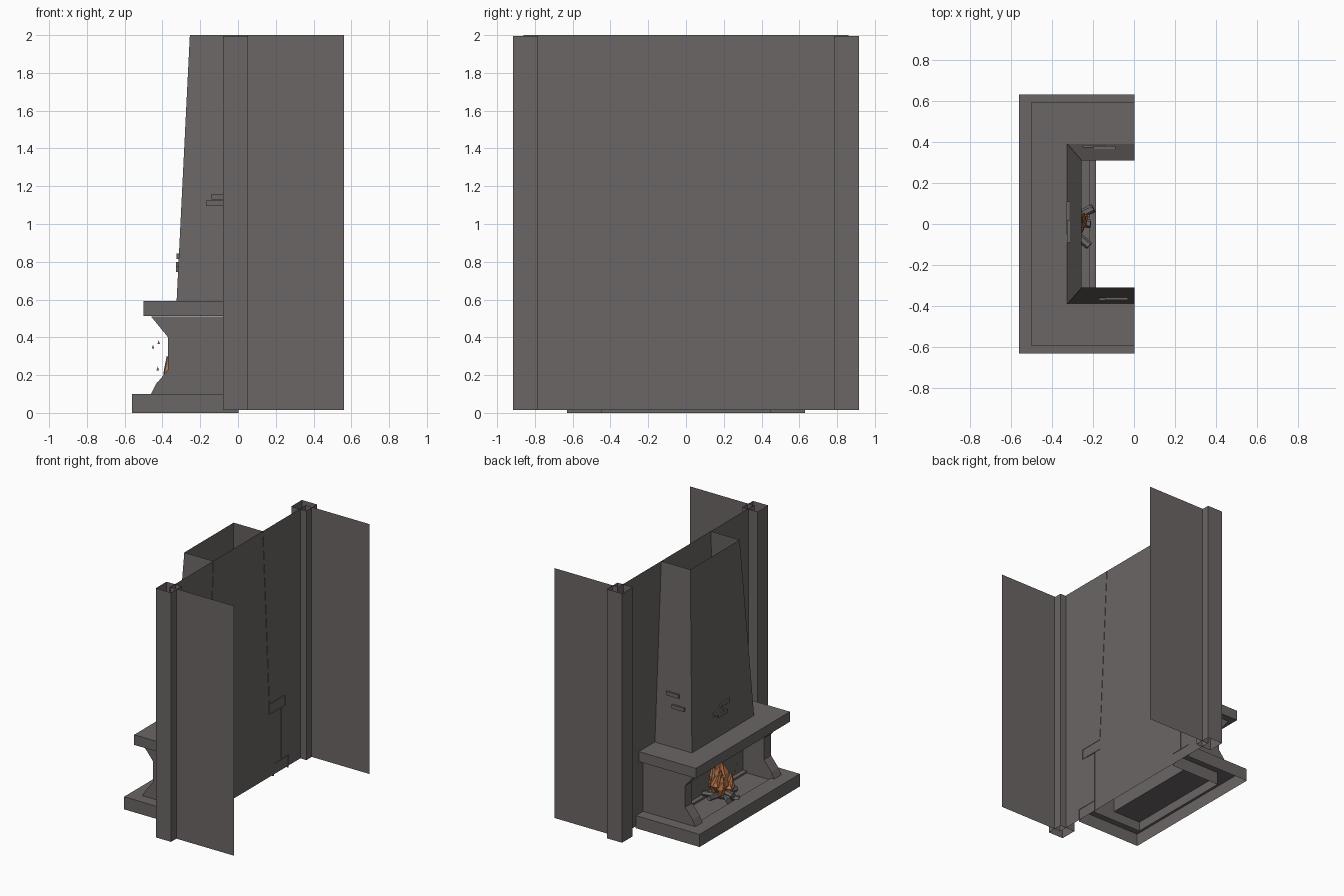
import bpy, bmesh, math, random
from mathutils import Vector, Matrix

if "Cube" in bpy.data.objects:
    bpy.data.objects.remove(bpy.data.objects["Cube"])

random.seed(4)


def material(name, rgb):
    m = bpy.data.materials.new(name)
    m.diffuse_color = (*rgb, 1)
    m.use_nodes = True
    m.node_tree.nodes["Principled BSDF"].inputs["Base Color"].default_value = m.diffuse_color
    return m


STONE = material("warm_grey_stone", (0.15, 0.132, 0.132))
FLAME = material("flame_orange", (0.45, 0.17, 0.065))
BACK = 0.003  # the fireplace pokes just through the wall


def finish(name, bm, mat):
    me = bpy.data.meshes.new(name)
    bm.to_mesh(me)
    bm.free()
    me.materials.append(mat)
    ob = bpy.data.objects.new(name, me)
    bpy.context.collection.objects.link(ob)
    return ob


def prism(name, outline, a, b, axis="z", open_test=None, mat=STONE):
    """Extrude an outline from a to b along z (xy outline) or y (xz outline)."""
    bm = bmesh.new()
    put = (lambda p, h: (p[0], p[1], h)) if axis == "z" else (lambda p, h: (p[0], h, p[1]))
    lo = [bm.verts.new(put(p, a)) for p in outline]
    hi = [bm.verts.new(put(p, b)) for p in outline]
    bm.faces.new(lo)
    bm.faces.new(hi)
    for i in range(len(lo)):
        j = (i + 1) % len(lo)
        bm.faces.new((lo[i], lo[j], hi[j], hi[i]))
    bmesh.ops.recalc_face_normals(bm, faces=bm.faces)
    bm.normal_update()
    if open_test:
        bmesh.ops.delete(bm, geom=[f for f in bm.faces if open_test(f)], context="FACES")
    return finish(name, bm, mat)


def box(name, x, y, z, mat=STONE):
    return prism(name, [(x[0], y[0]), (x[1], y[0]), (x[1], y[1]), (x[0], y[1])], z[0], z[1], mat=mat)


def sheet(name, corners):
    bm = bmesh.new()
    bm.faces.new([bm.verts.new(c) for c in corners])
    return finish(name, bm, STONE)


def u_shape(front, half, inner_front, inner_half):
    return [(BACK, -half), (front, -half), (front, half), (BACK, half),
            (BACK, inner_half), (inner_front, inner_half),
            (inner_front, -inner_half), (BACK, -inner_half)]


def at_back(f):
    return all(v.co.x > BACK - 1e-4 for v in f.verts)


# Room walls and hollow corner columns
sheet("back_wall", [(0, -0.86, 0.015), (0, 0.86, 0.015), (0, 0.86, 2), (0, -0.86, 2)])
for s, side in ((-1, "left"), (1, "right")):
    y = 0.85 * s
    sheet(side + "_wall", [(0, y, 0.015), (0.56, y, 0.015), (0.56, y, 2), (0, y, 2)])
    prism(side + "_column",
          [(-0.08, y - 0.067), (0.053, y - 0.067), (0.053, y + 0.067), (-0.08, y + 0.067)],
          0.015, 1.995, open_test=lambda f: abs(f.normal.z) > 0.9)

# Hearth base, open underneath, with a sunken fire tray
prism("hearth_base", u_shape(-0.56, 0.63, -0.43, 0.45), 0, 0.1,
      open_test=lambda f: at_back(f) or f.normal.z < -0.9)
box("fire_tray", (-0.43, -0.185), (-0.45, 0.45), (0.075, 0.085))
box("tray_ledge", (-0.22, -0.185), (-0.45, 0.45), (0.085, 0.1))

# Waisted jambs and firebox back
JAMB = [(BACK, 0.1), (-0.46, 0.1), (-0.435, 0.15), (-0.37, 0.23), (-0.37, 0.40),
        (-0.46, 0.51), (BACK, 0.51)]
for s, side in ((-1, "left"), (1, "right")):
    prism(side + "_jamb", JAMB, 0.45 * s, 0.54 * s, axis="y", open_test=at_back)
sheet("firebox_back", [(-0.185, -0.45, 0.1), (-0.185, 0.45, 0.1),
                       (-0.185, 0.45, 0.51), (-0.185, -0.45, 0.51)])

# Mantel shelf around the chimney throat
prism("mantel", u_shape(-0.5, 0.59, -0.325, 0.39), 0.513, 0.593, open_test=at_back)

# Tapered hood: three sloping sheets, open at the top
bm = bmesh.new()
rows = [[bm.verts.new((x, y, z)) for x, y in ((BACK, -h), (f, -h), (f, h), (BACK, h))]
        for f, h, z in ((-0.325, 0.39, 0.593), (-0.255, 0.31, 2.0))]
for i in range(3):
    bm.faces.new((rows[0][i + 1], rows[0][i], rows[1][i], rows[1][i + 1]))
finish("chimney_hood", bm, STONE)


# Exposed bricks on the hood, following its slope
def hood(z):
    t = (z - 0.593) / 1.407
    return -0.325 + 0.07 * t, 0.39 - 0.08 * t


for k, (y0, z) in enumerate(((0.0, 0.785), (-0.05, 0.76), (-0.09, 0.83))):
    x = hood(z)[0]
    box(f"front_brick_{k}", (x - 0.012, x + 0.008), (y0, y0 + 0.11), (z - 0.015, z + 0.015))
for k, (s, x0, z) in enumerate(((1, -0.20, 1.0), (1, -0.25, 0.91),
                                (-1, -0.14, 1.145), (-1, -0.17, 1.11))):
    y = hood(z)[1] * s
    ys = sorted((y - 0.008 * s, y + 0.012 * s))
    box(f"side_brick_{k}", (x0, x0 + 0.11), ys, (z - 0.015, z + 0.015))

# Crossed logs
for k, (ang, z, shift, length) in enumerate(((25, 0.11, 0.02, 0.27), (-40, 0.125, -0.02, 0.27),
                                             (85, 0.12, 0.0, 0.3), (-5, 0.15, 0.01, 0.22))):
    bm = bmesh.new()
    bmesh.ops.create_cone(bm, cap_ends=True, segments=6, radius1=0.024, radius2=0.02, depth=length)
    bm.transform(Matrix.Translation((-0.32, shift, z)) @ Matrix.Rotation(math.radians(ang), 4, "Z")
                 @ Matrix.Rotation(math.radians(85), 4, "Y"))
    finish(f"log_{k}", bm, STONE)


# Faceted flame tongues
def tongue(name, x, y, z0, height, radius, lean):
    bm = bmesh.new()
    rings = []
    for t, r in ((0, 0.55), (0.25, 1.0), (0.55, 0.7), (0.8, 0.35)):
        ring = []
        for i in range(6):
            a = math.tau * i / 6 + t * 1.5
            rr = radius * r * random.uniform(0.8, 1.2)
            ring.append(bm.verts.new((x + lean[0] * t + rr * math.cos(a),
                                      y + lean[1] * t + rr * math.sin(a), z0 + height * t)))
        rings.append(ring)
    tip = bm.verts.new((x + lean[0], y + lean[1], z0 + height))
    bm.faces.new(rings[0][::-1])
    for a, b in zip(rings, rings[1:]):
        for i in range(6):
            j = (i + 1) % 6
            bm.faces.new((a[i], a[j], b[j]))
            bm.faces.new((a[i], b[j], b[i]))
    for i in range(6):
        bm.faces.new((rings[-1][i], rings[-1][(i + 1) % 6], tip))
    finish(name, bm, FLAME)


tongue("main_flame", -0.31, 0.0, 0.13, 0.28, 0.08, (0.01, 0.01))
for k in range(4):
    a = math.tau * k / 4 + 0.5
    tongue(f"small_flame_{k}", -0.315 + 0.05 * math.cos(a), 0.05 * math.sin(a), 0.13,
           random.uniform(0.17, 0.25), 0.04, (0.02 * math.cos(a), 0.02 * math.sin(a)))

# Floating sparks
for k, (x, y, z) in enumerate(((-0.45, 0.03, 0.35), (-0.42, -0.04, 0.375), (-0.425, 0.05, 0.235))):
    bm = bmesh.new()
    bmesh.ops.create_cone(bm, cap_ends=True, segments=3, radius1=0.008, radius2=0, depth=0.02)
    bm.transform(Matrix.Translation((x, y, z)))
    finish(f"spark_{k}", bm, FLAME)
